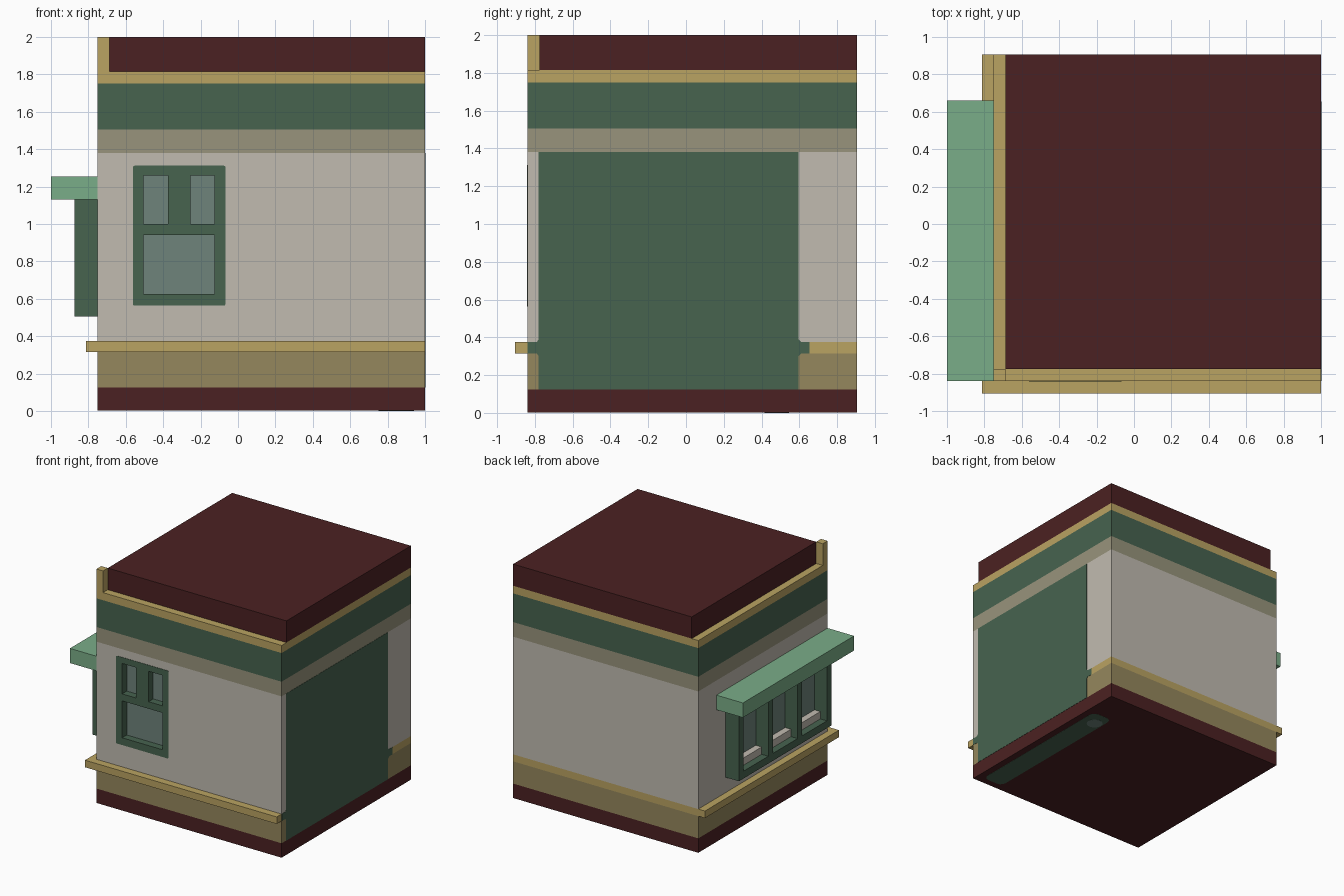
import bpy, bmesh

if "Cube" in bpy.data.objects:
    bpy.data.objects.remove(bpy.data.objects["Cube"], do_unlink=True)


def material(name, hex_colour):
    lin = []
    for i in (0, 2, 4):
        c = int(hex_colour[i:i + 2], 16) / 255
        lin.append(c / 12.92 if c <= 0.04045 else ((c + 0.055) / 1.055) ** 2.4)
    m = bpy.data.materials.new(name)
    m.use_nodes = True
    m.diffuse_color = (*lin, 1)
    m.node_tree.nodes["Principled BSDF"].inputs["Base Color"].default_value = (*lin, 1)
    return m


RED = material("dark_red", "4B2122")
GOLD = material("gold", "BAA362")
TAN = material("dull_tan", "95875D")
CREAM = material("cream", "C1BBB0")
KHAKI = material("grey_khaki", "98947C")
GREEN = material("dark_green", "47634F")
LIGHT = material("light_green", "7AAD88")
GLASS = material("glass", "6E837B")


def add_object(name, bm, mat):
    bmesh.ops.recalc_face_normals(bm, faces=bm.faces)
    me = bpy.data.meshes.new(name)
    bm.to_mesh(me)
    bm.free()
    me.materials.append(mat)
    ob = bpy.data.objects.new(name, me)
    bpy.context.scene.collection.objects.link(ob)
    return ob


def box(name, x, y, z, mat, round_axis=None, radius=0.0):
    """Box from axis ranges, optionally rounding the edges along one axis."""
    bm = bmesh.new()
    bmesh.ops.create_cube(bm, size=1)
    for v in bm.verts:
        v.co = [r[0] + (c + 0.5) * (r[1] - r[0]) for c, r in zip(v.co, (x, y, z))]
    if round_axis is not None:
        edges = [e for e in bm.edges
                 if abs((e.verts[0].co - e.verts[1].co).normalized()[round_axis]) > 0.9]
        bmesh.ops.bevel(bm, geom=edges, offset=radius, segments=3, profile=0.5,
                        affect='EDGES')
    return add_object(name, bm, mat)


def cut(ob, holes):
    """Cut box-shaped holes out of an object."""
    for hole in holes:
        cutter = box("cutter", *hole, ob.data.materials[0])
        cutter.hide_render = True
        mod = ob.modifiers.new("cut", 'BOOLEAN')
        mod.operation, mod.solver, mod.object = 'DIFFERENCE', 'EXACT', cutter
        dg = bpy.context.evaluated_depsgraph_get()
        me = bpy.data.meshes.new_from_object(ob.evaluated_get(dg))
        ob.modifiers.clear()
        ob.data = me
        bpy.data.objects.remove(cutter, do_unlink=True)


X, Y = (-0.75, 1.0), (-0.84, 0.905)

# Stacked bands of the building
box("base", X, Y, (0.002, 0.125), RED)
box("lower_wall", X, Y, (0.125, 0.315), TAN)
box("ledge_band", X, Y, (0.315, 0.375), GOLD)
wall = box("wall", X, Y, (0.375, 1.38), CREAM)
box("upper_band", X, Y, (1.38, 1.505), KHAKI)
box("fascia", X, Y, (1.505, 1.75), GREEN)
box("cornice", X, Y, (1.75, 1.815), GOLD)
box("roof", (-0.688, 1.0), (-0.775, 0.905), (1.815, 2.0), RED)
box("roof_corner_post", (-0.75, -0.688), (-0.84, -0.775), (1.815, 2.0), GOLD)

# Projecting ledge on the front and the model's right side
box("front_ledge", (-0.8125, 1.0), (-0.905, -0.84), (0.315, 0.375), GOLD)
box("side_ledge", (-0.8125, -0.75), (-0.84, 0.905), (0.315, 0.375), GOLD)

# Front window with three recessed panes
cut(wall, [((-0.55, -0.08), (-0.9, -0.76), (0.575, 1.30))])
frame = box("window_frame", (-0.562, -0.067), (-0.843, -0.775), (0.563, 1.312), GREEN, 1, 0.01)
panes = [((-0.505, -0.375), (1.0, 1.26)),
         ((-0.255, -0.125), (1.0, 1.26)),
         ((-0.505, -0.125), (0.625, 0.94))]
cut(frame, [(px, (-0.9, -0.7), pz) for px, pz in panes])
box("window_glass", (-0.55, -0.08), (-0.78, -0.772), (0.575, 1.30), GLASS)

# Serving bay with three openings, sills and an awning
bay = box("serving_bay", (-0.875, -0.75), (-0.715, 0.535), (0.505, 1.13), GREEN)
pitch, width = 0.3958, 0.3333
for i in range(3):
    y0 = -0.6525 + i * pitch
    span = (y0, y0 + width)
    cut(bay, [((-1.0, -0.7), span, (0.5675, 1.0675))])
    box(f"bay_glass_{i + 1}", (-0.757, -0.75), span, (0.5675, 1.0675), GLASS)
    box(f"bay_sill_{i + 1}", (-0.8125, -0.75), span, (0.5675, 0.63), CREAM)
box("awning", (-1.0, -0.75), (-0.84, 0.66), (1.13, 1.255), LIGHT)

# Flat panel on the model's left side, with tabs at ledge height
outline = [(-0.78, 0.125), (0.595, 0.125), (0.595, 0.30), (0.61, 0.315),
           (0.655, 0.315), (0.655, 0.375), (0.61, 0.375), (0.595, 0.39),
           (0.595, 1.38), (-0.78, 1.38), (-0.78, 0.39), (-0.79, 0.375),
           (-0.84, 0.375), (-0.84, 0.315), (-0.79, 0.315), (-0.78, 0.30)]
bm = bmesh.new()
face = bm.faces.new([bm.verts.new((0.998, y, z)) for y, z in outline])
ext = bmesh.ops.extrude_face_region(bm, geom=[face])
for v in ext["geom"]:
    if isinstance(v, bmesh.types.BMVert):
        v.co.x = 1.002
add_object("side_panel", bm, GREEN)

# Inlaid strip and disc on the underside
box("underside_strip", (0.75, 0.94), (-0.78, 0.61), (0.001, 0.005), GREEN, 2, 0.05)
bm = bmesh.new()
bmesh.ops.create_cone(bm, cap_ends=True, segments=16, radius1=0.065, radius2=0.065, depth=0.004)
bmesh.ops.translate(bm, verts=bm.verts, vec=(0.82, 0.48, 0.002))
add_object("underside_disc", bm, GLASS)
